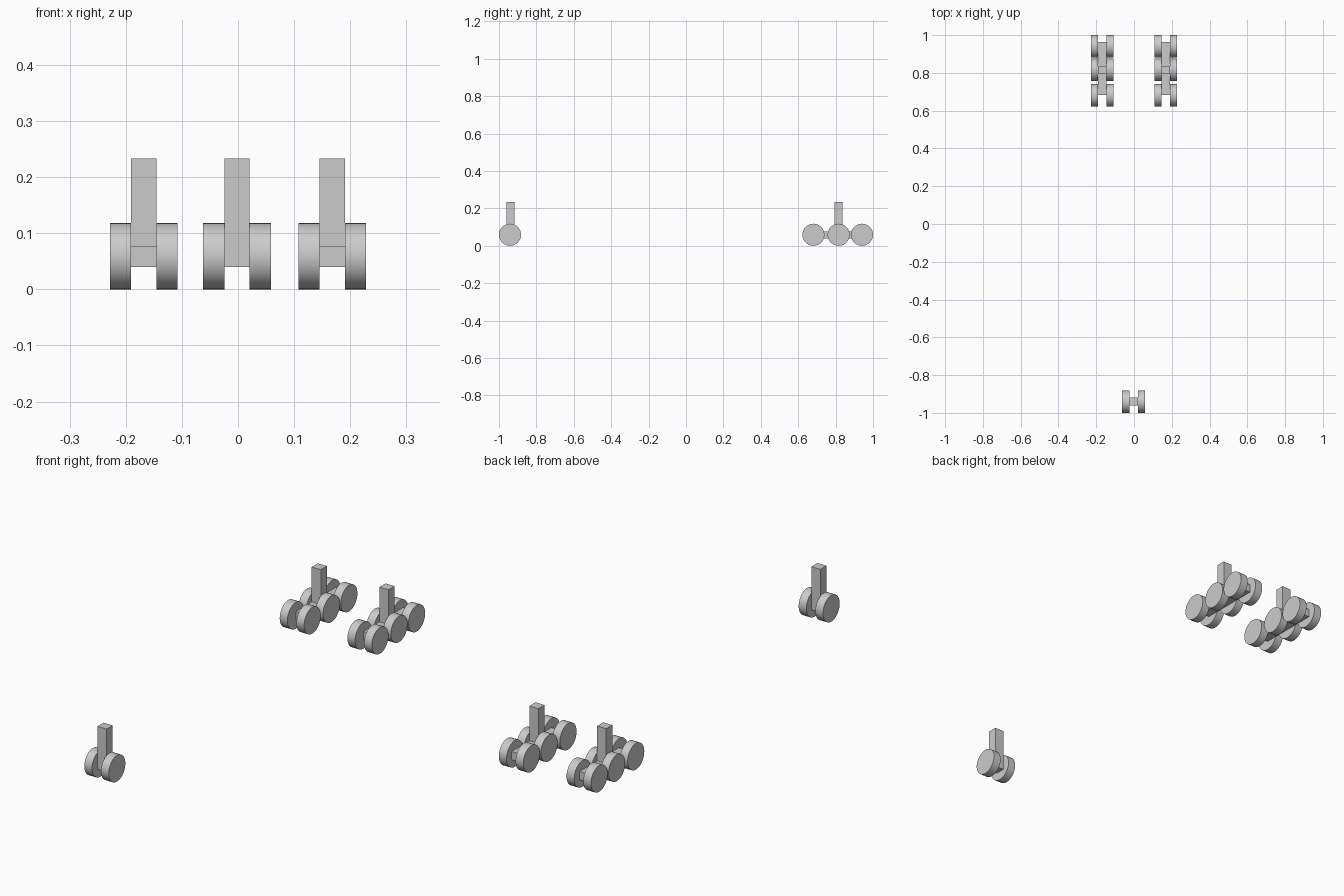
import bpy
from math import pi

if "Cube" in bpy.data.objects:
    bpy.data.objects.remove(bpy.data.objects["Cube"])

R = 0.059        # wheel radius
WHEEL_W = 0.038  # wheel width
LEG_W = 0.045    # leg width, wheels sit flush against it


def box(name, lo, hi):
    bpy.ops.mesh.primitive_cube_add(size=1, location=[(a + b) / 2 for a, b in zip(lo, hi)])
    ob = bpy.context.object
    ob.name = name
    ob.scale = [b - a for a, b in zip(lo, hi)]
    bpy.ops.object.transform_apply(location=False, rotation=False, scale=True)


def wheel_pair(name, x, y):
    for side, s in (("left", -1), ("right", 1)):
        bpy.ops.mesh.primitive_cylinder_add(
            vertices=48, radius=R, depth=WHEEL_W,
            location=(x + s * (LEG_W + WHEEL_W) / 2, y, R), rotation=(0, pi / 2, 0))
        bpy.context.object.name = f"{name}_{side}"
        bpy.ops.object.shade_smooth_by_angle()


def leg(name, x, y):
    h = LEG_W / 2
    box(name, (x - h, y - 0.0215, 0.04), (x + h, y + 0.0215, 0.233))


# Nose gear: one leg and two wheels
leg("nose_leg", -0.002, -0.939)
wheel_pair("nose_wheel", -0.002, -0.941)

# Main gears: leg, bogie beam and three wheel pairs on each side
for side, x in (("left", -0.168), ("right", 0.168)):
    leg(f"main_leg_{side}", x, 0.816)
    h = LEG_W / 2
    box(f"bogie_beam_{side}", (x - h, 0.682, 0.04), (x + h, 0.963, 0.077))
    for i, y in enumerate((0.681, 0.816, 0.941)):
        wheel_pair(f"main_wheel_{side}_{i + 1}", x, y)
